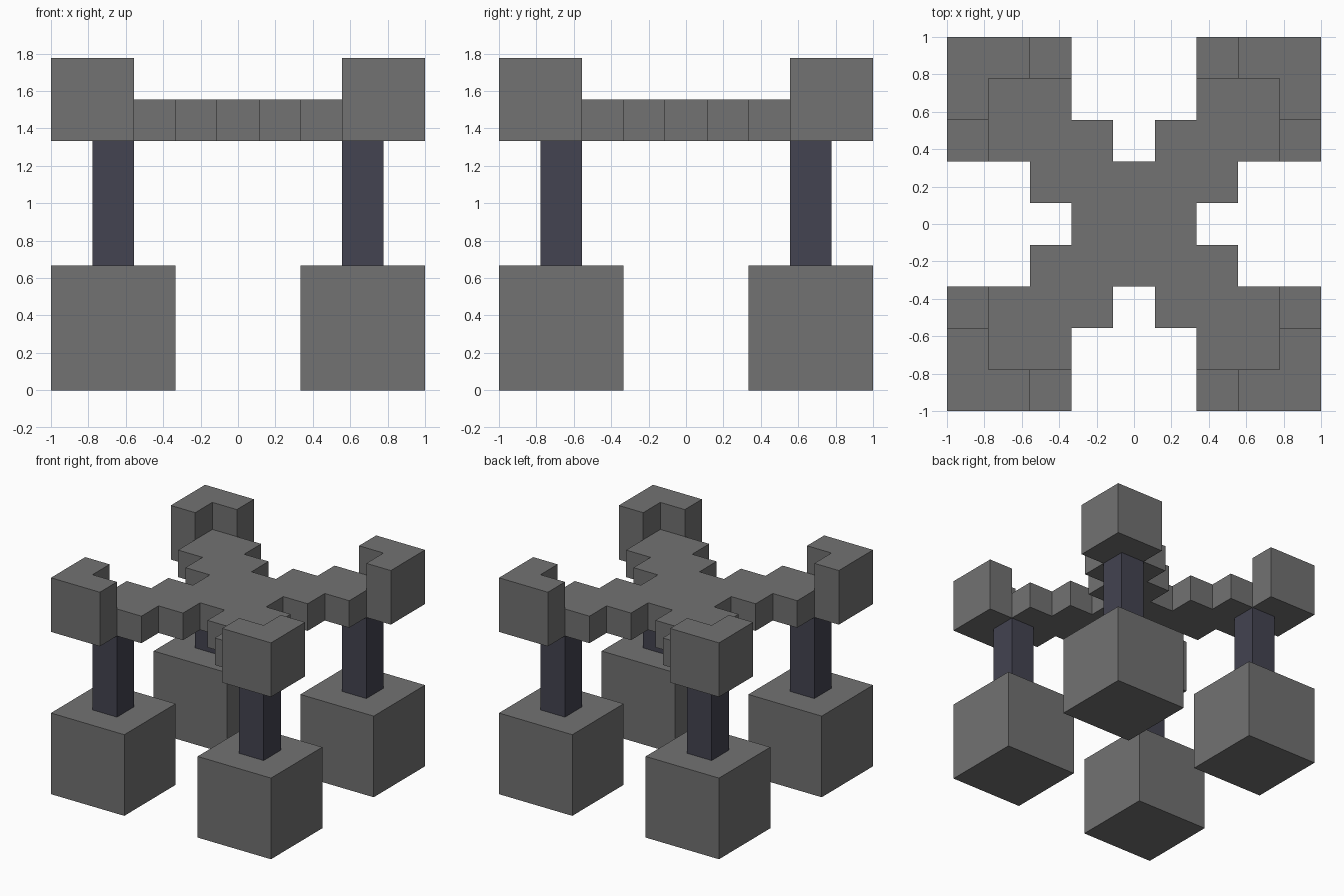
import bpy
import bmesh

cube = bpy.data.objects.get("Cube")
if cube:
    bpy.data.objects.remove(cube, do_unlink=True)

U = 2 / 9  # one block


def material(name, rgb):
    mat = bpy.data.materials.new(name)
    mat.use_nodes = True
    mat.diffuse_color = (*rgb, 1)
    mat.node_tree.nodes["Principled BSDF"].inputs["Base Color"].default_value = (*rgb, 1)
    return mat


grey = material("stone grey", (0.168, 0.168, 0.168))
dark = material("dark slate", (0.056, 0.056, 0.082))


def prism(name, outline, z0, z1, mat):
    """Extrude a flat outline, measured in blocks, from z0 up to z1."""
    bm = bmesh.new()
    base = bm.faces.new([bm.verts.new((x * U, y * U, z0 * U)) for x, y in outline])
    top = bmesh.ops.extrude_face_region(bm, geom=[base], use_keep_orig=True)["geom"]
    verts = [v for v in top if isinstance(v, bmesh.types.BMVert)]
    bmesh.ops.translate(bm, verts=verts, vec=(0, 0, (z1 - z0) * U))
    bmesh.ops.recalc_face_normals(bm, faces=bm.faces)
    mesh = bpy.data.meshes.new(name)
    bm.to_mesh(mesh)
    bm.free()
    mesh.materials.append(mat)
    obj = bpy.data.objects.new(name, mesh)
    bpy.context.collection.objects.link(obj)


def turn(points, quarter):
    """Rotate points by quarter turns around the vertical axis."""
    for _ in range(quarter):
        points = [(-y, x) for x, y in points]
    return points


def square(a, b):
    return [(a, a), (b, a), (b, b), (a, b)]


# Stepped arm outline, then the corner guard around its tip
arm = [(1.5, .5), (2.5, .5), (2.5, 1.5), (3.5, 1.5), (3.5, 3.5),
       (1.5, 3.5), (1.5, 2.5), (.5, 2.5), (.5, 1.5)]
guard = [(3.5, 2.5), (4.5, 2.5), (4.5, 4.5), (2.5, 4.5), (2.5, 3.5), (3.5, 3.5)]

# Cross-shaped deck
prism("deck", [p for q in range(4) for p in turn(arm, q)], 6, 7, grey)

# Foot, leg and corner guard at each corner
for q, corner in enumerate(("back_left", "back_right", "front_right", "front_left")):
    prism(corner + "_foot", turn(square(1.5, 4.5), q), 0, 3, grey)
    prism(corner + "_leg", turn(square(2.5, 3.5), q), 3, 6, dark)
    prism(corner + "_guard", turn(guard, q), 6, 8, grey)
